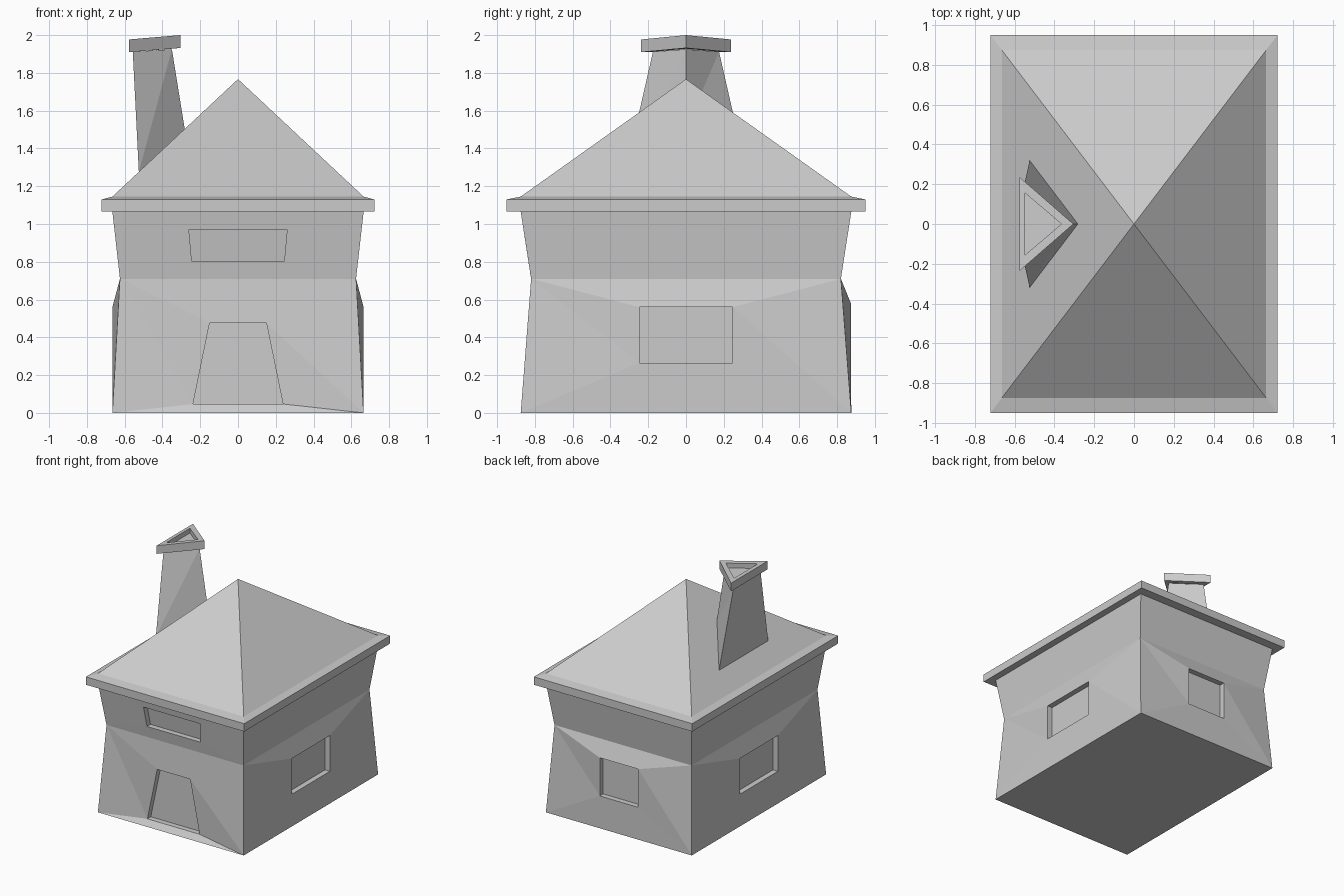
import bpy, bmesh
from math import pi
from mathutils import Vector, Matrix

if "Cube" in bpy.data.objects:
    bpy.data.objects.remove(bpy.data.objects["Cube"])


def make(name, faces):
    """Build an object from lists of face corner points, welding shared corners."""
    bm = bmesh.new()
    for f in faces:
        bm.faces.new([bm.verts.new(p) for p in f])
    bmesh.ops.remove_doubles(bm, verts=bm.verts[:], dist=0.0005)
    bmesh.ops.recalc_face_normals(bm, faces=bm.faces[:])
    me = bpy.data.meshes.new(name)
    bm.to_mesh(me)
    bm.free()
    ob = bpy.data.objects.new(name, me)
    bpy.context.collection.objects.link(ob)
    return ob


def bridge(a, b):
    """Triangulated band between two loops of equal length."""
    out = []
    for i in range(len(a)):
        j = (i + 1) % len(a)
        out += [[a[i], a[j], b[j]], [a[i], b[j], b[i]]]
    return out


def loft(rings):
    out = []
    for a, b in zip(rings, rings[1:]):
        out += bridge(a, b)
    return out


def rect(x, y, z):
    return [Vector(p) for p in ((-x, -y, z), (x, -y, z), (x, y, z), (-x, y, z))]


# Walls: (half x, half y, z) at base, waist and top
BASE, WAIST, TOP = (0.665, 0.875, 0), (0.625, 0.82, 0.71), (0.665, 0.875, 1.065)
DEPTH = 0.045


def wall(turn, lower, upper=None):
    """One side; openings are (half bottom, half top, z0, z1, out0, out1)."""
    rot = Matrix.Rotation(turn * pi / 2, 3, 'Z')

    def pt(u, out, z):
        return rot @ Vector((u, -out, z))

    def quad(b, t):
        (bu, bo, bz), (tu, to, tz) = b, t
        return [pt(-bu, bo, bz), pt(bu, bo, bz), pt(tu, to, tz), pt(-tu, to, tz)]

    def level(p):
        return (p[1], p[0], p[2]) if turn % 2 else p

    faces = []
    for lo, hi, hole in ((BASE, WAIST, lower), (WAIST, TOP, upper)):
        outer = quad(level(lo), level(hi))
        if not hole:
            faces.append(outer)
            continue
        b, t, z0, z1, o0, o1 = hole
        rim = quad((b, o0, z0), (t, o1, z1))
        inner = quad((b, o0 - DEPTH, z0), (t, o1 - DEPTH, z1))
        faces += bridge(outer, rim) + bridge(rim, inner) + [inner]
    return faces


side_window = (0.247, 0.247, 0.265, 0.56, 0.665, 0.665)
back_window = (0.175, 0.175, 0.265, 0.58, 0.873, 0.873)
door = (0.238, 0.15, 0.047, 0.477, 0.84, 0.838)
front_window = (0.245, 0.26, 0.805, 0.97, 0.835, 0.86)

house = wall(0, door, front_window)
house += wall(1, side_window) + wall(2, back_window) + wall(3, side_window)
house.append(rect(*BASE))
make("house_walls", house)

# Hipped roof with a thick eave
eave = [rect(0.665, 0.875, 1.065), rect(0.722, 0.95, 1.065),
        rect(0.722, 0.95, 1.13), rect(0.665, 0.875, 1.145)]
apex = Vector((0, 0, 1.767))
roof = loft(eave) + [[eave[-1][i], eave[-1][(i + 1) % 4], apex] for i in range(4)]
make("roof", roof)


# Three-sided chimney: back corners at x0, front corner at x1
def tri(x0, y, z0, x1, z1):
    return [Vector((x0, y, z0)), Vector((x0, -y, z0)), Vector((x1, 0, z1))]


make("chimney_shaft", loft([tri(-0.525, 0.32, 1.275, -0.282, 1.503),
                            tri(-0.557, 0.175, 1.912, -0.35, 1.925)]))

# Tilted cap with a shallow flue opening
cap = [tri(-0.557, 0.175, 1.912, -0.35, 1.928),
       tri(-0.577, 0.237, 1.91, -0.305, 1.932),
       tri(-0.577, 0.237, 1.977, -0.305, 2.0),
       tri(-0.547, 0.155, 1.979, -0.365, 1.995),
       tri(-0.547, 0.155, 1.94, -0.365, 1.956)]
make("chimney_cap", loft(cap) + [cap[-1]])
